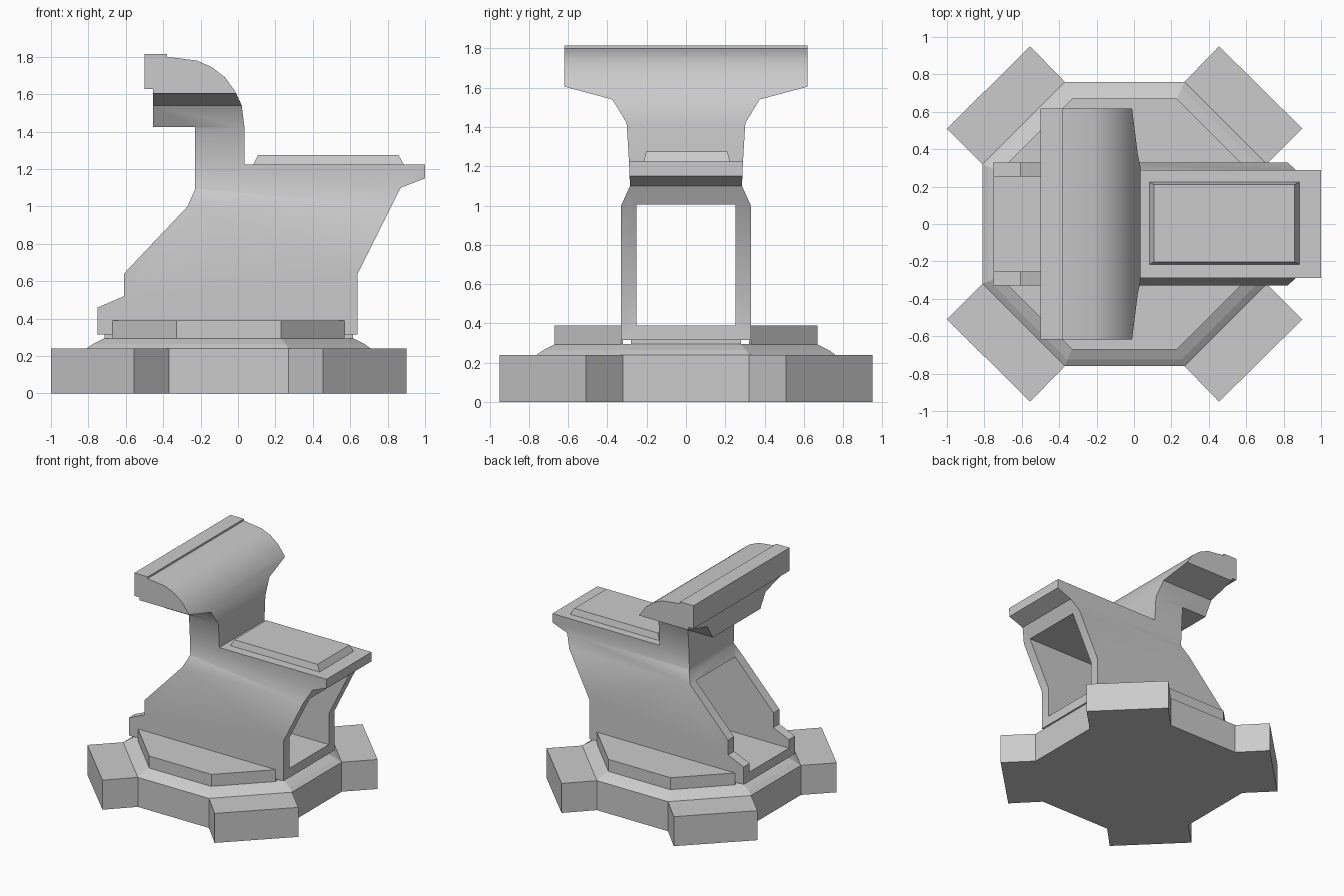
import bpy, bmesh
from mathutils import Vector

if "Cube" in bpy.data.objects:
    bpy.data.objects.remove(bpy.data.objects["Cube"])

CX = -0.05  # centre of the base in x


def loft(name, rings):
    """Solid from a stack of matching closed rings."""
    bm = bmesh.new()
    vs = [[bm.verts.new(p) for p in ring] for ring in rings]
    n = len(vs[0])
    for a, b in zip(vs, vs[1:]):
        for i in range(n):
            j = (i + 1) % n
            bm.faces.new((a[i], a[j], b[j], b[i]))
    bm.faces.new(vs[0])
    bm.faces.new(vs[-1])
    bmesh.ops.recalc_face_normals(bm, faces=bm.faces)
    mesh = bpy.data.meshes.new(name)
    bm.to_mesh(mesh)
    bm.free()
    ob = bpy.data.objects.new(name, mesh)
    bpy.context.collection.objects.link(ob)
    return ob


def prism(name, pts, axis, lo, hi):
    """Extrude a 2D outline along x, y or z."""
    place = {'x': lambda a, b, t: (t, a, b),
             'y': lambda a, b, t: (a, t, b),
             'z': lambda a, b, t: (a, b, t)}[axis]
    return loft(name, [[place(a, b, t) for a, b in pts] for t in (lo, hi)])


def rect(x0, x1, y0, y1):
    return [(x0, y0), (x1, y0), (x1, y1), (x0, y1)]


def octagon(r, c):
    q = [(r, -c), (r, c), (c, r), (-c, r)]
    return [(x + CX, y) for x, y in q + [(-x, -y) for x, y in q]]


def boolean(ob, cutter, operation):
    mod = ob.modifiers.new(operation.lower(), 'BOOLEAN')
    mod.object, mod.operation, mod.solver = cutter, operation, 'EXACT'
    bpy.context.view_layer.objects.active = ob
    bpy.ops.object.modifier_apply(modifier=mod.name)
    bpy.data.objects.remove(cutter)


# Base: octagon with four diagonal feet
quarter = [(0.76, -0.32), (0.76, 0.32), (0.95, 0.51), (0.50, 0.95)]
outline = []
for sx, sy in ((1, 1), (-1, 1), (-1, -1), (1, -1)):
    corner = [(0.76, 0.32), (0.95, 0.51), (0.505, 0.95), (0.32, 0.76)]
    corner = [(CX + sx * x, sy * y) for x, y in corner]
    outline += corner if sx * sy > 0 else corner[::-1]
prism("base_with_feet", outline, 'z', 0, 0.24)

# Sloped collar on the base
collar = [(0.24, 0.76, 0.32), (0.265, 0.725, 0.305), (0.295, 0.665, 0.28)]
loft("base_collar", [[(x, y, z) for x, y in octagon(r, c)] for z, r, c in collar])
prism("body_footing", rect(-0.715, 0.615, -0.28, 0.28), 'z', 0.28, 0.318)

# Raised plates either side of the body
for side, s in (("front", -1), ("back", 1)):
    pts = [(CX - 0.62, s * 0.32), (CX + 0.62, s * 0.32), (CX + 0.62, s * 0.33),
           (CX + 0.28, s * 0.67), (CX - 0.28, s * 0.67), (CX - 0.62, s * 0.33)]
    prism(side + "_plate", pts, 'z', 0.29, 0.39)

# Body, neck and head: side outline intersected with front outline
side_outline = [
    (-0.75, 0.315), (0.64, 0.315), (0.64, 0.64), (0.87, 1.10), (1.0, 1.15),
    (1.0, 1.225), (0.035, 1.225), (0.035, 1.42), (0.02, 1.54), (-0.015, 1.615),
    (-0.07, 1.69), (-0.14, 1.745), (-0.22, 1.78), (-0.38, 1.80), (-0.38, 1.815),
    (-0.50, 1.815), (-0.50, 1.628), (-0.455, 1.628), (-0.455, 1.425),
    (-0.23, 1.425), (-0.23, 1.09), (-0.27, 1.0), (-0.61, 0.64), (-0.61, 0.52),
    (-0.75, 0.46)]
half = [(0.33, 0.25), (0.33, 1.0), (0.285, 1.10), (0.29, 1.225), (0.302, 1.42),
        (0.375, 1.54), (0.618, 1.605), (0.618, 1.9)]
body = prism("body_and_head", side_outline, 'y', -0.8, 0.8)
mask = prism("mask", half + [(-y, z) for y, z in reversed(half)], 'x', -1.2, 1.2)
boolean(body, mask, 'INTERSECT')

# Tunnel through the body
boolean(body, prism("tunnel", rect(-0.253, 0.253, 0.39, 1.005), 'x', -1.2, 1.2),
        'DIFFERENCE')
bpy.ops.object.select_all(action='DESELECT')
body.select_set(True)
bpy.context.view_layer.objects.active = body
bpy.ops.object.shade_smooth_by_angle()

# Bevelled pad on the platform
loft("platform_pad", [
    [(x, y, 1.22) for x, y in rect(0.08, 0.888, -0.217, 0.225)],
    [(x, y, 1.275) for x, y in rect(0.107, 0.858, -0.203, 0.211)]])
